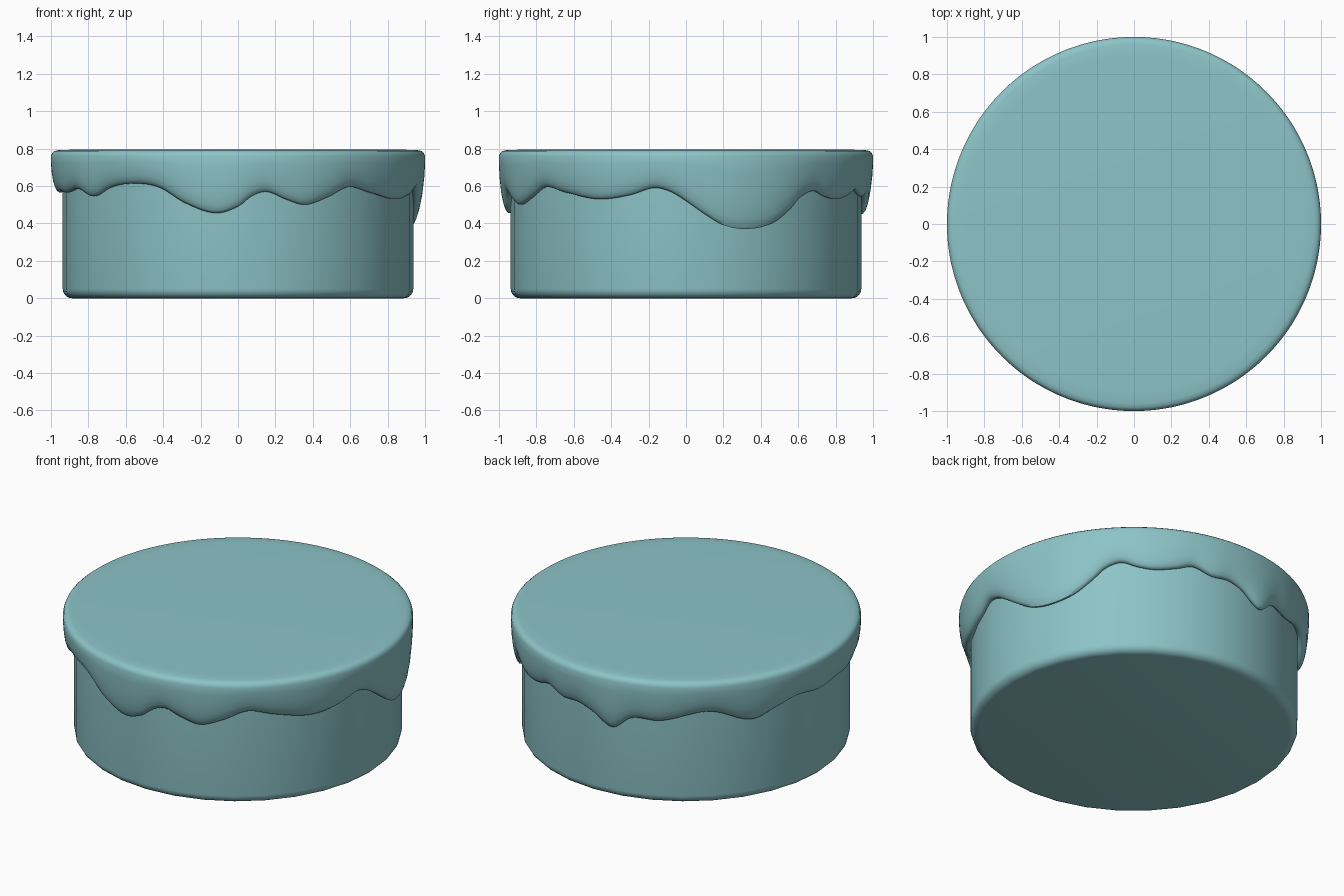
import bpy, bmesh, math

if "Cube" in bpy.data.objects:
    bpy.data.objects.remove(bpy.data.objects["Cube"])

# Drip outline: (angle in degrees, height of the icing's lower edge)
DRIPS = [(0, .52), (6, .45), (12.3, .39), (19.9, .37), (28.6, .40), (35.8, .48), (39.7, .54),
         (45.5, .575), (51, .545), (57.2, .53), (64.7, .55), (71, .58), (78, .545), (85, .55),
         (91, .52), (99, .45), (106, .53), (116, .53), (133, .59), (148, .51), (158, .555),
         (167, .585), (177, .565), (187, .575), (197, .565), (206.7, .585), (216, .545),
         (223.7, .59), (230.3, .61), (239.3, .61), (245, .585), (252.7, .51), (262.7, .455),
         (270, .49), (274.3, .545), (279.2, .57), (285.4, .53), (291.9, .50), (300, .54),
         (308.1, .595), (318, .565), (330.7, .53), (341.4, .55), (349.6, .59), (355, .57)]

# Teal shared by both parts
teal = bpy.data.materials.new("teal")
teal.diffuse_color = (.265, .55, .575, 1)
teal.use_nodes = True
teal.node_tree.nodes["Principled BSDF"].inputs["Base Color"].default_value = teal.diffuse_color


def edge_height(deg):
    """Smooth periodic Hermite interpolation of the drip outline."""
    n = len(DRIPS)

    def pt(i):
        return DRIPS[i % n][0] + 360 * (i // n), DRIPS[i % n][1]

    i = max(k for k in range(n) if DRIPS[k][0] <= deg)
    (a0, z0), (a1, z1), (a2, z2), (a3, z3) = (pt(i + k) for k in (-1, 0, 1, 2))
    h = a2 - a1
    t = (deg - a1) / h
    m1, m2 = (z2 - z0) / (a2 - a0) * h, (z3 - z1) / (a3 - a1) * h
    return ((2*t**3 - 3*t**2 + 1) * z1 + (t**3 - 2*t**2 + t) * m1
            + (3*t**2 - 2*t**3) * z2 + (t**3 - t**2) * m2)


def lathe(name, sides, profile_at, smooth):
    """Spin a profile that may change with angle, closing both ends."""
    bm = bmesh.new()
    rings = []
    for s in range(sides):
        deg = 360 * s / sides
        a = math.radians(deg)
        rings.append([bm.verts.new((r * math.cos(a), r * math.sin(a), z))
                      for r, z in profile_at(deg)])
    for s in range(sides):
        p, q = rings[s], rings[(s + 1) % sides]
        for k in range(len(p) - 1):
            bm.faces.new((p[k], q[k], q[k + 1], p[k + 1]))
    bm.faces.new([r[-1] for r in rings])
    bm.faces.new([r[0] for r in reversed(rings)])
    mesh = bpy.data.meshes.new(name)
    bm.to_mesh(mesh)
    bm.free()
    mesh.materials.append(teal)
    obj = bpy.data.objects.new(name, mesh)
    bpy.context.collection.objects.link(obj)
    bpy.ops.object.select_all(action='DESELECT')
    obj.select_set(True)
    bpy.context.view_layer.objects.active = obj
    bpy.ops.object.shade_smooth_by_angle(angle=math.radians(smooth))
    return obj


# Cake body with rounded foot
def body_profile(deg):
    foot = [(.887 + .05 * math.sin(b), .05 - .05 * math.cos(b))
            for b in (k * math.pi / 10 for k in range(6))]
    return foot + [(.937, .74)]


# Icing: skirt from drip edge up to a rounded, flat top
def icing_profile(deg):
    e = edge_height(deg)
    skirt = [(.928, .06), (.942, .005), (.956, 0), (.968, .05), (.978, .14),
             (.988, .3), (.996, .55), (1.0, .8), (1.0, 1)]
    top = [(.994, .777), (.982, .787), (.96, .792), (.9, .794)]
    return [(r, e + f * (.76 - e)) for r, f in skirt] + top


lathe("cake_body", 32, body_profile, 40)
lathe("icing", 240, icing_profile, 60)
